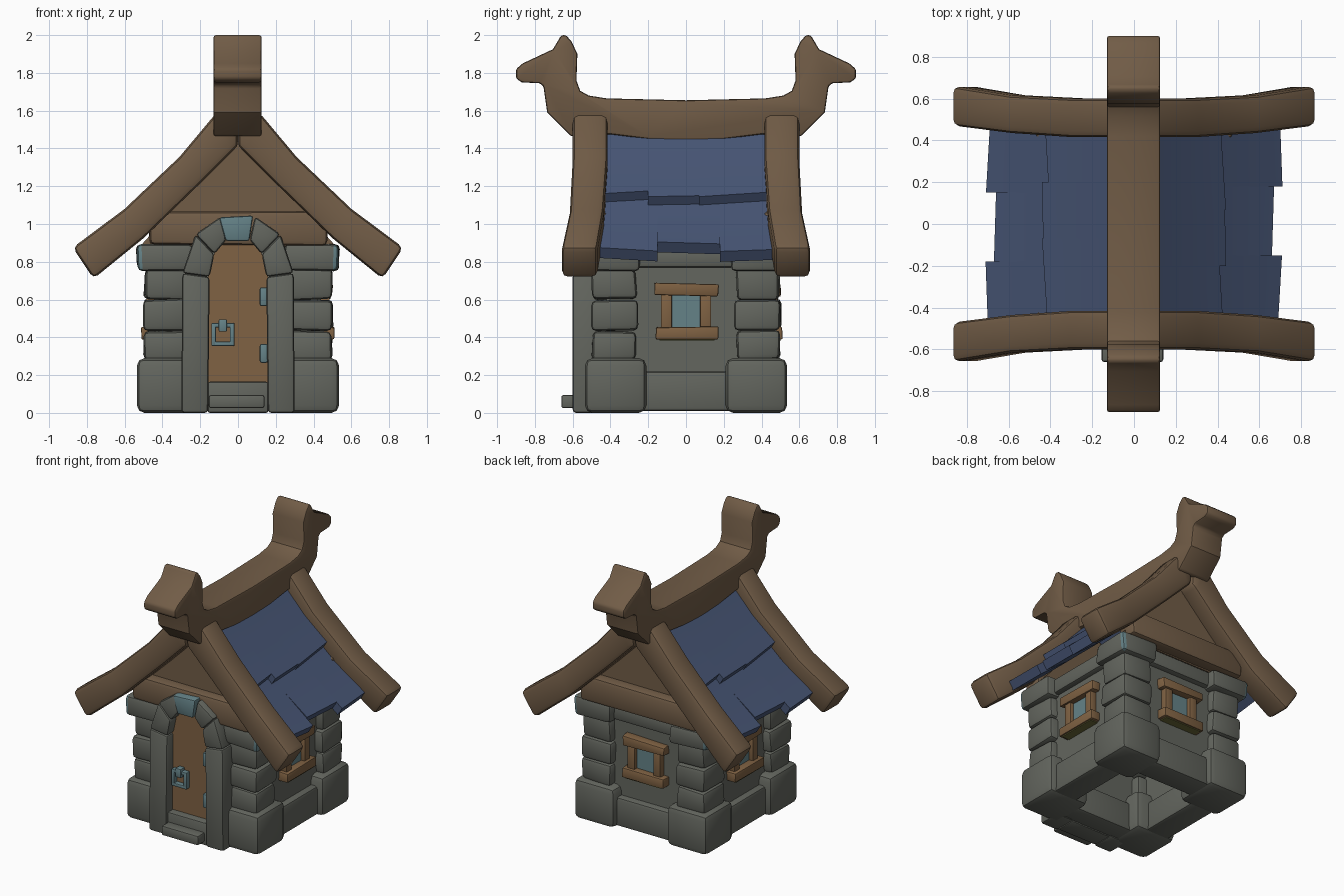
import bpy, bmesh, math, random
from mathutils import Vector, Matrix

if "Cube" in bpy.data.objects:
    bpy.data.objects.remove(bpy.data.objects["Cube"])

random.seed(4)

def material(name, c):
    m = bpy.data.materials.new(name)
    m.diffuse_color = (*c, 1)
    m.use_nodes = True
    m.node_tree.nodes["Principled BSDF"].inputs["Base Color"].default_value = m.diffuse_color
    return m

STONE = material("grey stone", (0.125, 0.132, 0.113))
WOOD = material("brown timber", (0.165, 0.107, 0.062))
PLANK = material("light door wood", (0.215, 0.122, 0.056))
BLUE = material("blue shingle", (0.064, 0.093, 0.180))
TEAL = material("pale teal", (0.130, 0.225, 0.245))
OLIVE = material("olive underside", (0.150, 0.140, 0.040))


def finish(name, bm, mat, bevel=0.0, segs=2, rule=None):
    """Bevel the sharp edges, make an object and smooth it by angle."""
    bmesh.ops.recalc_face_normals(bm, faces=bm.faces[:])
    if bevel:
        edges = [e for e in bm.edges if e.calc_face_angle(0) > math.radians(42)]
        bmesh.ops.bevel(bm, geom=edges, offset=bevel, segments=segs, profile=0.5,
                        affect='EDGES', clamp_overlap=True)
        bm.normal_update()
    if rule:
        for f in bm.faces:
            f.material_index = 1 if rule(f) else 0
    me = bpy.data.meshes.new(name)
    bm.to_mesh(me)
    bm.free()
    ob = bpy.data.objects.new(name, me)
    bpy.context.collection.objects.link(ob)
    me.materials.append(mat)
    if rule:
        me.materials.append(TEAL)
    bpy.context.view_layer.objects.active = ob
    bpy.ops.object.select_all(action='DESELECT')
    ob.select_set(True)
    bpy.ops.object.shade_smooth_by_angle(angle=math.radians(32))
    return ob


def box(name, x, y, z, mat, bevel=0.01, jitter=0.0, rule=None, turn=0.0):
    """Box from (min, max) ranges, optionally wobbly and turned about z."""
    bm = bmesh.new()
    bmesh.ops.create_cube(bm, size=1)
    for v in bm.verts:
        v.co = Vector([r[0] + (c + 0.5) * (r[1] - r[0]) + random.uniform(-jitter, jitter)
                       for r, c in zip((x, y, z), v.co)])
        v.co = Matrix.Rotation(turn, 3, 'Z') @ v.co
    return finish(name, bm, mat, bevel, rule=rule)


def prism(name, pts, axis, a, b, mat, bevel=0.01):
    """Extrude a 2D profile along x or y."""
    bm = bmesh.new()
    put = (lambda p, t: (t, p[0], p[1])) if axis == 'x' else (lambda p, t: (p[0], t, p[1]))
    A = [bm.verts.new(put(p, a)) for p in pts]
    B = [bm.verts.new(put(p, b)) for p in pts]
    bm.faces.new(A)
    bm.faces.new(B[::-1])
    for i in range(len(pts)):
        j = (i + 1) % len(pts)
        bm.faces.new((A[i], B[i], B[j], A[j]))
    return finish(name, bm, mat, bevel)


def strip(name, secs, mat, bevel=0.0):
    """Loft four-point sections into a closed bar."""
    bm = bmesh.new()
    rings = [[bm.verts.new(p) for p in s] for s in secs]
    bm.faces.new(rings[0])
    bm.faces.new(rings[-1][::-1])
    for r, s in zip(rings, rings[1:]):
        for i in range(4):
            j = (i + 1) % 4
            bm.faces.new((r[i], s[i], s[j], r[j]))
    return finish(name, bm, mat, bevel)


# Walls, plinths, and top bands on four sides; windows on three
for k, side in enumerate(("front", "right", "back", "left")):
    t = k * math.pi / 2
    box(side + "_wall", (-0.42, 0.42), (-0.44, -0.33), (0.1, 0.88), STONE, 0, turn=t)
    box(side + "_plinth", (-0.36, 0.36), (-0.49, -0.30), (0.01, 0.22), STONE, 0.02, turn=t)
    box(side + "_wall_cap", (-0.36, 0.36), (-0.48, -0.33), (0.77, 0.88), STONE, 0.02, turn=t)
    if k:
        w = side + "_window_"
        box(w + "glass", (-0.09, 0.09), (-0.455, -0.43), (0.44, 0.63), TEAL, 0, turn=t)
        for s in (-1, 1):
            box(w + "jamb", sorted((s * 0.075, s * 0.133)), (-0.485, -0.43), (0.43, 0.64),
                PLANK, 0.006, turn=t)
        box(w + "lintel", (-0.165, 0.17), (-0.50, -0.43), (0.62, 0.685), PLANK, 0.008, 0.006, turn=t)
        box(w + "sill", (-0.16, 0.17), (-0.51, -0.43), (0.39, 0.455), PLANK, 0.008, 0.004, turn=t)
        box(w + "sill_underside", (-0.14, 0.15), (-0.50, -0.44), (0.383, 0.39), OLIVE, 0, turn=t)

# Corner stones: (inner, outer, bottom, top)
courses = [(0.21, 0.535, 0.0, 0.29), (0.265, 0.495, 0.28, 0.435), (0.26, 0.50, 0.435, 0.60),
           (0.265, 0.495, 0.60, 0.765), (0.24, 0.535, 0.755, 0.89)]
for sx in (-1, 1):
    for sy in (-1, 1):
        for i, (a, b, z0, z1) in enumerate(courses):
            rule = None
            if i == 4:  # pale chipped edge on the outer corner of the cap stones
                rule = lambda f: sx * f.normal.x > 0.25 and sy * f.normal.y > 0.25
            box("corner_stone", sorted((sx * a, sx * b)), sorted((sy * a, sy * b)), (z0, z1),
                STONE, 0.04 if i == 0 else 0.026, 0.008 if i else 0.0, rule)

# Gables and cross beams
for s, n in ((-1, "front"), (1, "back")):
    prism(n + "_gable", [(-0.52, 0.88), (0.52, 0.88), (0, 1.46)], 'y', s * 0.40, s * 0.475, WOOD, 0)
    box(n + "_cross_beam", (-0.47, 0.47), sorted((s * 0.41, s * 0.55)), (0.89, 1.065), WOOD, 0.025, 0.006)

# Curved barge boards: (upper x, upper z, lower x, lower z, inner y, outer y)
path = [(0.0, 1.66, 0.0, 1.41, 0.415, 0.60), (0.13, 1.57, 0.03, 1.385, 0.415, 0.60),
        (0.31, 1.355, 0.20, 1.215, 0.415, 0.60), (0.60, 1.08, 0.50, 0.925, 0.435, 0.615),
        (0.875, 0.875, 0.765, 0.71, 0.47, 0.66)]
for sx in (-1, 1):
    for sy in (-1, 1):
        strip("barge_board", [[(sx * ux, sy * yo, uz), (sx * ux, sy * yi, uz),
                               (sx * lx, sy * yi, lz), (sx * lx, sy * yo, lz)]
                              for ux, uz, lx, lz, yi, yo in path], WOOD, 0.03)

# Ridge beam with carved beast heads at both ends
half = [(0.0, 1.655), (0.42, 1.665), (0.515, 1.68), (0.56, 1.705), (0.58, 1.76), (0.575, 1.90),
        (0.605, 1.965), (0.635, 2.0), (0.66, 2.0), (0.705, 1.925), (0.865, 1.85), (0.90, 1.82),
        (0.90, 1.77), (0.87, 1.75), (0.775, 1.745), (0.755, 1.73), (0.735, 1.59), (0.61, 1.465),
        (0.40, 1.475), (0.2, 1.45), (0.0, 1.44)]
profile = half + [(-y, z) for y, z in half[-2:0:-1]]
prism("ridge_beam", profile, 'x', -0.13, 0.125, WOOD, 0.02)

# Two tiers of shingle panels on each slope: (y0, y1, lower edge shift at each end)
tiers = {
    "upper": ([(0.03, 1.55), (0.24, 1.325), (0.425, 1.16)],
              [(-0.46, -0.2, 0.0, -0.015), (-0.2, 0.07, 0.015, 0.01), (0.07, 0.46, 0.015, -0.01)]),
    "lower": ([(0.26, 1.245), (0.47, 1.045), (0.69, 0.875)],
              [(-0.46, -0.15, 0.0, 0.018), (-0.15, 0.18, -0.03, -0.02), (0.18, 0.46, 0.02, 0.01)]),
}
for sx in (-1, 1):
    for tier, (line, panels) in tiers.items():
        for y0, y1, d0, d1 in panels:
            secs = []
            for i, (x, z) in enumerate(line):
                e0, e1 = (d0, d1) if i == 2 else (0, 0)
                secs.append([(sx * (x + e0), sx * y0, z - e0), (sx * (x + e1), sx * y1, z - e1),
                             (sx * (x + e1 - 0.035), sx * y1, z - e1 - 0.055),
                             (sx * (x + e0 - 0.035), sx * y0, z - e0 - 0.055)])
            strip(tier + "_shingles", secs, BLUE)

# Door arch: jambs and voussoirs between matching outer and inner points
outer = [(0.30, 0.0), (0.295, 0.74), (0.225, 0.945), (0.09, 1.04)]
inner = [(0.158, 0.0), (0.15, 0.72), (0.125, 0.84), (0.062, 0.915)]
for s in (-1, 1):
    for i in range(3):
        quad = [outer[i], outer[i + 1], inner[i + 1], inner[i]]
        prism("arch_stone", [(s * x, z) for x, z in quad], 'y', -0.60, -0.43, STONE, 0.018)
prism("keystone", [(-0.10, 1.035), (0.08, 1.045), (0.06, 0.91), (-0.065, 0.91)],
      'y', -0.607, -0.43, TEAL, 0.012)

# Door, steps, hinges and handle
prism("door", [(-0.16, 0.16), (0.16, 0.16), (0.16, 0.74), (0.12, 0.86), (0.06, 0.93),
               (-0.06, 0.93), (-0.12, 0.86), (-0.16, 0.74)], 'y', -0.53, -0.43, PLANK, 0)
box("door_sill", (-0.16, 0.16), (-0.585, -0.44), (0.0, 0.165), STONE, 0.012)
box("door_step", (-0.155, 0.14), (-0.66, -0.56), (0.025, 0.095), STONE, 0.012)
for z in (0.315, 0.615):
    box("hinge", (0.115, 0.158), (-0.575, -0.52), (z - 0.05, z + 0.05), TEAL, 0.01)
for s in (-1, 1):
    cx, cz = -0.08 + s * 0.049, 0.415 + s * 0.049
    box("handle_side", (cx - 0.012, cx + 0.012), (-0.565, -0.525), (0.355, 0.475), TEAL, 0.005)
    box("handle_bar", (-0.14, -0.02), (-0.565, -0.525), (cz - 0.012, cz + 0.012), TEAL, 0.005)
box("handle_mount", (-0.102, -0.058), (-0.575, -0.525), (0.43, 0.495), TEAL, 0.006)
